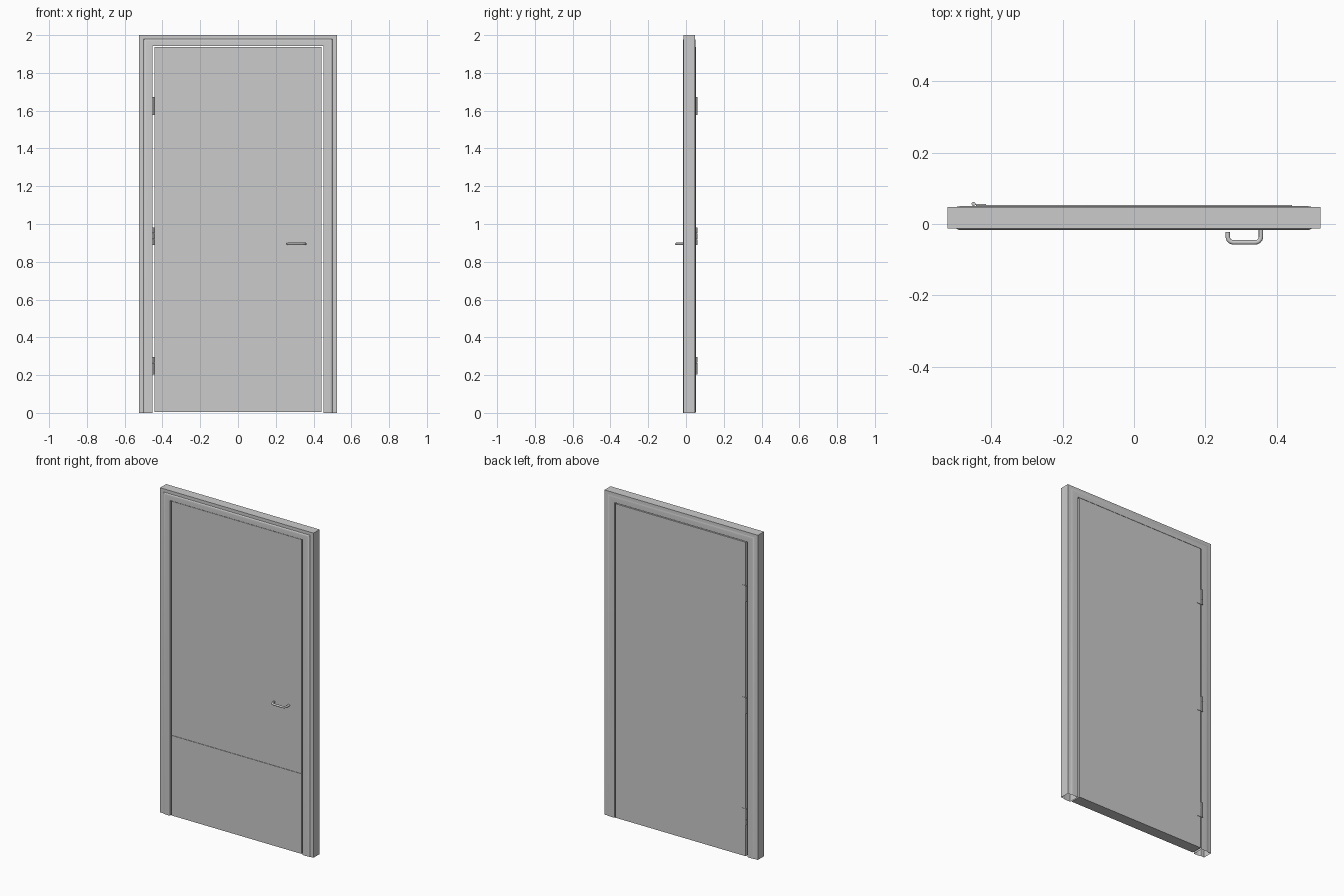
import bpy, bmesh, math

if "Cube" in bpy.data.objects:
    bpy.data.objects.remove(bpy.data.objects["Cube"])

W, H = 0.523, 2.0          # half width and height of the frame
TOP = 0.83                 # head is slightly slimmer than the jambs

grey = bpy.data.materials.new("grey paint")
grey.diffuse_color = (0.6, 0.6, 0.6, 1)
grey.use_nodes = True
grey.node_tree.nodes["Principled BSDF"].inputs["Base Color"].default_value = grey.diffuse_color


def finish(name, bm, smooth=False):
    bmesh.ops.recalc_face_normals(bm, faces=bm.faces)
    me = bpy.data.meshes.new(name)
    bm.to_mesh(me)
    bm.free()
    ob = bpy.data.objects.new(name, me)
    bpy.context.collection.objects.link(ob)
    me.materials.append(grey)
    if smooth:
        bpy.ops.object.select_all(action='DESELECT')
        ob.select_set(True)
        bpy.context.view_layer.objects.active = ob
        bpy.ops.object.shade_smooth_by_angle(angle=math.radians(35))
    return ob


def box(name, x0, x1, y0, y1, z0, z1):
    bm = bmesh.new()
    bmesh.ops.create_cube(bm, size=1)
    for v in bm.verts:
        v.co = (x0 + (v.co.x + 0.5) * (x1 - x0),
                y0 + (v.co.y + 0.5) * (y1 - y0),
                z0 + (v.co.z + 0.5) * (z1 - z0))
    return finish(name, bm)


def cylinder(name, x, y, z0, z1, r):
    bm = bmesh.new()
    bmesh.ops.create_cone(bm, cap_ends=True, segments=16, radius1=r,
                          radius2=r, depth=z1 - z0)
    bmesh.ops.translate(bm, verts=bm.verts, vec=(x, y, (z0 + z1) / 2))
    return finish(name, bm, True)


# Frame: hollow moulded section (inset, depth) swept up, across and down
front = [(0, -.012), (.024, -.012), (.027, -.0145), (.031, -.0163),
         (.037, -.017), (.07, -.017)]
back = [(.07, .050), (.037, .050), (.031, .0495), (.027, .0485),
        (.024, .047), (0, .047)]
bm = bmesh.new()
rings = []
for sx, z in ((-1, 0), (-1, H), (1, H), (1, 0)):
    rings.append([bm.verts.new((sx * (W - d), y, z - d * TOP if z else 0))
                  for d, y in front + back])
n = len(rings[0])
for a, b in zip(rings, rings[1:]):
    for i in range(n):
        j = (i + 1) % n
        bm.faces.new((a[i], a[j], b[j], b[i]))
finish("frame", bm, True)

# Door leaf and kick plate
box("door_leaf", -.443, .443, -.0125, .053, .004, 1.938)
box("kick_plate", -.443, .443, -.0155, -.0125, .004, .497)

# Hinges: leaf on the back of the door and three knuckles beside it
for k, z in enumerate((.25, .935, 1.625)):
    box(f"hinge_leaf_{k}", -.447, -.415, .053, .0555, z - .047, z + .047)
    for s in (-1, 0, 1):
        c = z + s * .0317
        cylinder(f"hinge_knuckle_{k}_{s + 1}", -.450, .0565,
                 c - .0154, c + .0154, .0055)

# Lever handle: round bar bent at both ends, swept along rounded corners
R, HZ, HY = .016, .895, -.0515
path = [(.356, -.0125)]
path += [(.356 - R + R * math.cos(a), HY + R - R * math.sin(a))
         for a in [math.pi / 2 * i / 6 for i in range(7)]]
path += [(.263 + R - R * math.sin(a), HY + R - R * math.cos(a))
         for a in [math.pi / 2 * i / 6 for i in range(7)]]
path += [(.263, -.023)]
SEG, BAR = 14, .0062
bm = bmesh.new()
rings = []
for i, (x, y) in enumerate(path):
    p, q = path[max(i - 1, 0)], path[min(i + 1, len(path) - 1)]
    tx, ty = q[0] - p[0], q[1] - p[1]
    length = math.hypot(tx, ty)
    nx, ny = -ty / length, tx / length
    ring = []
    for s in range(SEG):
        a = 2 * math.pi * s / SEG
        ring.append(bm.verts.new((x + nx * BAR * math.cos(a),
                                  y + ny * BAR * math.cos(a),
                                  HZ + BAR * math.sin(a))))
    rings.append(ring)
for a, b in zip(rings, rings[1:]):
    for i in range(SEG):
        j = (i + 1) % SEG
        bm.faces.new((a[i], a[j], b[j], b[i]))
bm.faces.new(rings[0])
bm.faces.new(rings[-1])
finish("lever_handle", bm, True)
